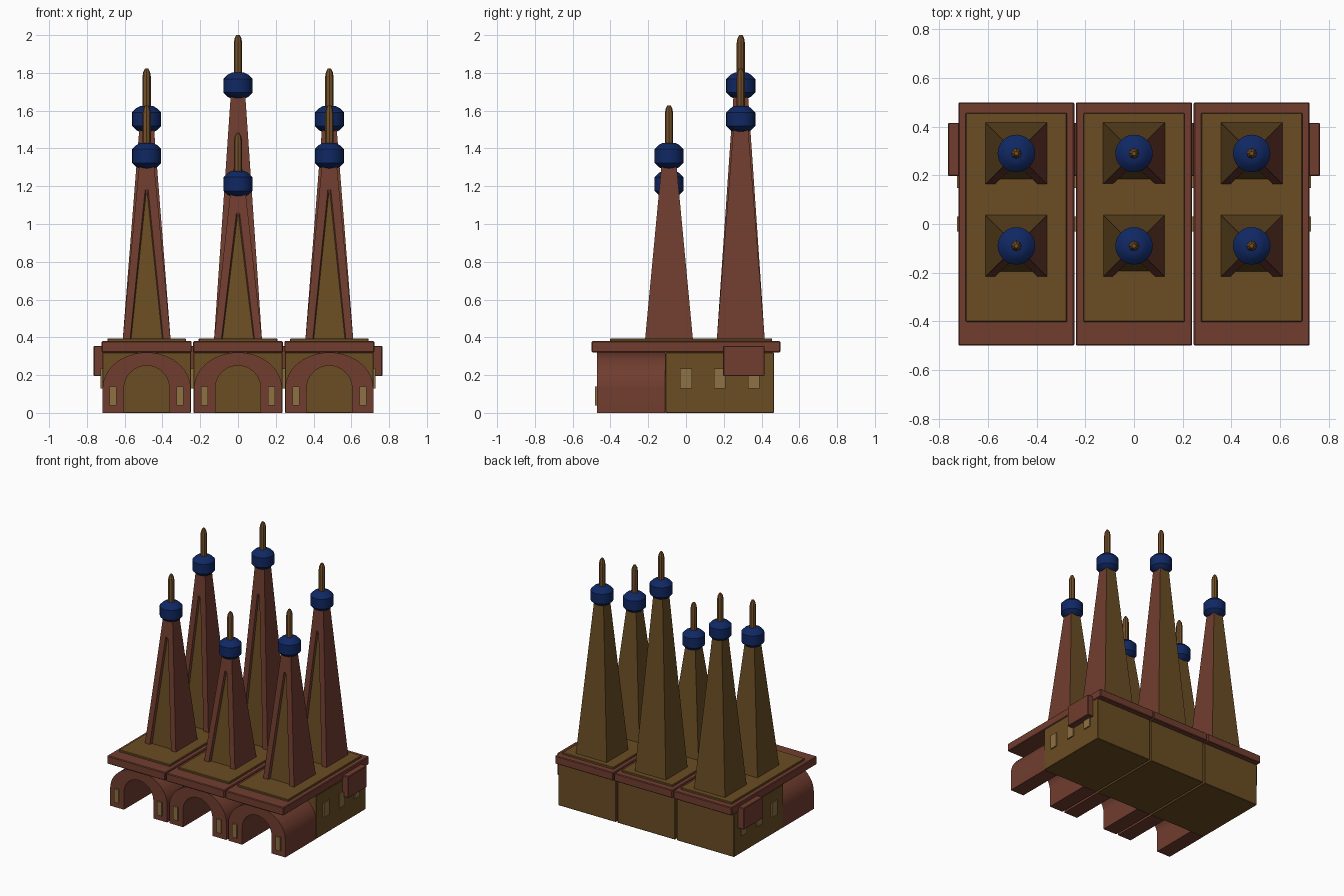
import bpy
import bmesh
import math

if "Cube" in bpy.data.objects:
    bpy.data.objects.remove(bpy.data.objects["Cube"], do_unlink=True)


def material(name, rgb):
    mat = bpy.data.materials.new(name)
    mat.use_nodes = True
    mat.diffuse_color = (*rgb, 1)
    mat.node_tree.nodes["Principled BSDF"].inputs["Base Color"].default_value = (*rgb, 1)
    return mat


OCHRE = material("ochre stone", (0.145, 0.075, 0.017))
BRICK = material("brick red", (0.165, 0.047, 0.029))
BLUE = material("deep blue", (0.005, 0.021, 0.125))
GLASS = material("pale window", (0.27, 0.165, 0.055))
BRONZE = material("bronze spire", (0.17, 0.078, 0.022))


def finish(bm, name, mats, smooth=False, location=(0, 0, 0)):
    bmesh.ops.recalc_face_normals(bm, faces=bm.faces[:])
    mesh = bpy.data.meshes.new(name)
    bm.to_mesh(mesh)
    bm.free()
    for mat in mats:
        mesh.materials.append(mat)
    if smooth:
        mesh.polygons.foreach_set("use_smooth", [True] * len(mesh.polygons))
        mesh.set_sharp_from_angle(angle=math.radians(30))
    obj = bpy.data.objects.new(name, mesh)
    obj.location = location
    bpy.context.collection.objects.link(obj)
    return obj


def box(name, xs, ys, zs, mat, bevel=0.0):
    bm = bmesh.new()
    bmesh.ops.create_cube(bm, size=1)
    for v in bm.verts:
        v.co = [r[0] + (c + 0.5) * (r[1] - r[0]) for c, r in zip(v.co, (xs, ys, zs))]
    obj = finish(bm, name, [mat])
    if bevel:
        mod = obj.modifiers.new("soft edge", "BEVEL")
        mod.width = bevel
        mod.segments = 1
    return obj


def lathe(name, profile, sides, mat, location):
    """Revolve (radius, height) pairs around the vertical axis."""
    bm = bmesh.new()
    rings = []
    for r, z in profile:
        angles = [math.tau * i / sides for i in range(sides)]
        rings.append([bm.verts.new((r * math.cos(a), r * math.sin(a), z)) for a in angles])
    for low, high in zip(rings, rings[1:]):
        for i in range(sides):
            j = (i + 1) % sides
            bm.faces.new((low[i], low[j], high[j], high[i]))
    bm.faces.new(rings[0])
    bm.faces.new(rings[-1])
    return finish(bm, name, [mat], True, location)


def arch(name, cx):
    """Vaulted porch: a rectangular section swept over the opening."""
    front, back, spring = -0.47, -0.11, 0.13
    outer, inner, rise = 0.233, 0.12, 0.19
    steps = 24
    path = [(outer, 0, inner, 0)]
    for i in range(steps + 1):
        c, s = math.cos(math.pi * i / steps), math.sin(math.pi * i / steps)
        path.append((outer * c, spring + rise * s, inner * c, spring + inner * s))
    path.append((-outer, 0, -inner, 0))
    bm = bmesh.new()
    sections = []
    for ox, oz, ix, iz in path:
        corners = ((ox, front, oz), (ix, front, iz), (ix, back, iz), (ox, back, oz))
        sections.append([bm.verts.new(p) for p in corners])
    for a, b in zip(sections, sections[1:]):
        for i in range(4):
            j = (i + 1) % 4
            bm.faces.new((a[i], a[j], b[j], b[i]))
    bm.faces.new(sections[0])
    bm.faces.new(sections[-1])
    finish(bm, name, [BRICK], True, (cx, 0, 0))


def tower(name, cx, cy, top):
    """Tapered tower with a sunken ochre panel between two front ribs."""
    base, w, t = 0.385, 0.127, 0.035
    bm = bmesh.new()

    def vert(x, y, z):
        return bm.verts.new((x, y, z))

    def ring(r, z):
        return [vert(sx * r, sy * r, z) for sx, sy in ((-1, -1), (1, -1), (1, 1), (-1, 1))]

    low, high = ring(w, base), ring(t, top)
    k = 0.82
    tip_z, tip_y = base + k * (top - base), -(w + k * (t - w))
    # panel outline on the front plane, and the same outline set back
    edge = [vert(-0.088, -w, base), vert(0.088, -w, base),
            vert(0.008, tip_y, tip_z), vert(-0.008, tip_y, tip_z)]
    sunk = [vert(-0.083, 0.022 - w, base), vert(0.083, 0.022 - w, base),
            vert(0.004, tip_y + 0.01, tip_z - 0.03), vert(-0.004, tip_y + 0.01, tip_z - 0.03)]
    brick = [(low[0], edge[0], edge[3], high[0]),
             (edge[1], low[1], high[1], edge[2]),
             (edge[3], edge[2], high[1], high[0]),
             (low[1], low[2], high[2], high[1])]
    brick += [(edge[i], edge[(i + 1) % 4], sunk[(i + 1) % 4], sunk[i]) for i in (1, 2, 3)]
    ochre = [sunk, (low[2], low[3], high[3], high[2]), (low[3], low[0], high[0], high[3]), high,
             (low[0], low[3], low[2], low[1], edge[1], sunk[1], sunk[0], edge[0])]
    for index, faces in enumerate((ochre, brick)):
        for f in faces:
            bm.faces.new(f).material_index = index
    finish(bm, name, [OCHRE, BRICK], False, (cx, cy, 0))

    # blue collar and bronze spire
    bulb = [(0.034, -0.069), (0.055, -0.058), (0.077, -0.036),
            (0.077, 0.036), (0.055, 0.058), (0.034, 0.069)]
    lathe(name + "_collar", bulb, 24, BLUE, (cx, cy, top))
    spire = [(0.022, 0), (0.022, 0.225), (0.018, 0.25), (0.009, 0.268)]
    lathe(name + "_spire", spire, 8, BRONZE, (cx, cy, top))


# three bays side by side
for side, cx in (("right", -0.4835), ("middle", 0), ("left", 0.4835)):
    def span(half, cx=cx):
        return (cx - half, cx + half)

    box(side + "_hall", span(0.235), (-0.11, 0.465), (0, 0.32), OCHRE, 0.003)
    arch(side + "_porch_arch", cx)
    box(side + "_cornice", span(0.2385), (-0.5, 0.5), (0.32, 0.38), BRICK, 0.005)
    box(side + "_roof_plate", span(0.208), (-0.402, 0.456), (0.375, 0.394), OCHRE, 0.003)

    for s in (-1, 1):
        tag = side + ("_left" if s > 0 else "_right")

        def wall(a, b, s=s, cx=cx):
            return tuple(sorted((cx + s * a, cx + s * b)))

        # porch window, side windows and side bay
        box(tag + "_porch_window", wall(0.159, 0.196), (-0.481, -0.465), (0.04, 0.14), GLASS)
        for n, y in enumerate((0, 0.179, 0.358)):
            box(f"{tag}_side_window_{n}", wall(0.23, 0.244), (y - 0.031, y + 0.031),
                (0.13, 0.235), GLASS)
        box(tag + "_side_bay", wall(0.2, 0.281), (0.197, 0.416), (0.195, 0.355), BRICK, 0.004)

    centre = side == "middle"
    tower(side + "_front_tower", cx, -0.09, 1.212 if centre else 1.36)
    tower(side + "_back_tower", cx, 0.29, 1.732 if centre else 1.555)
